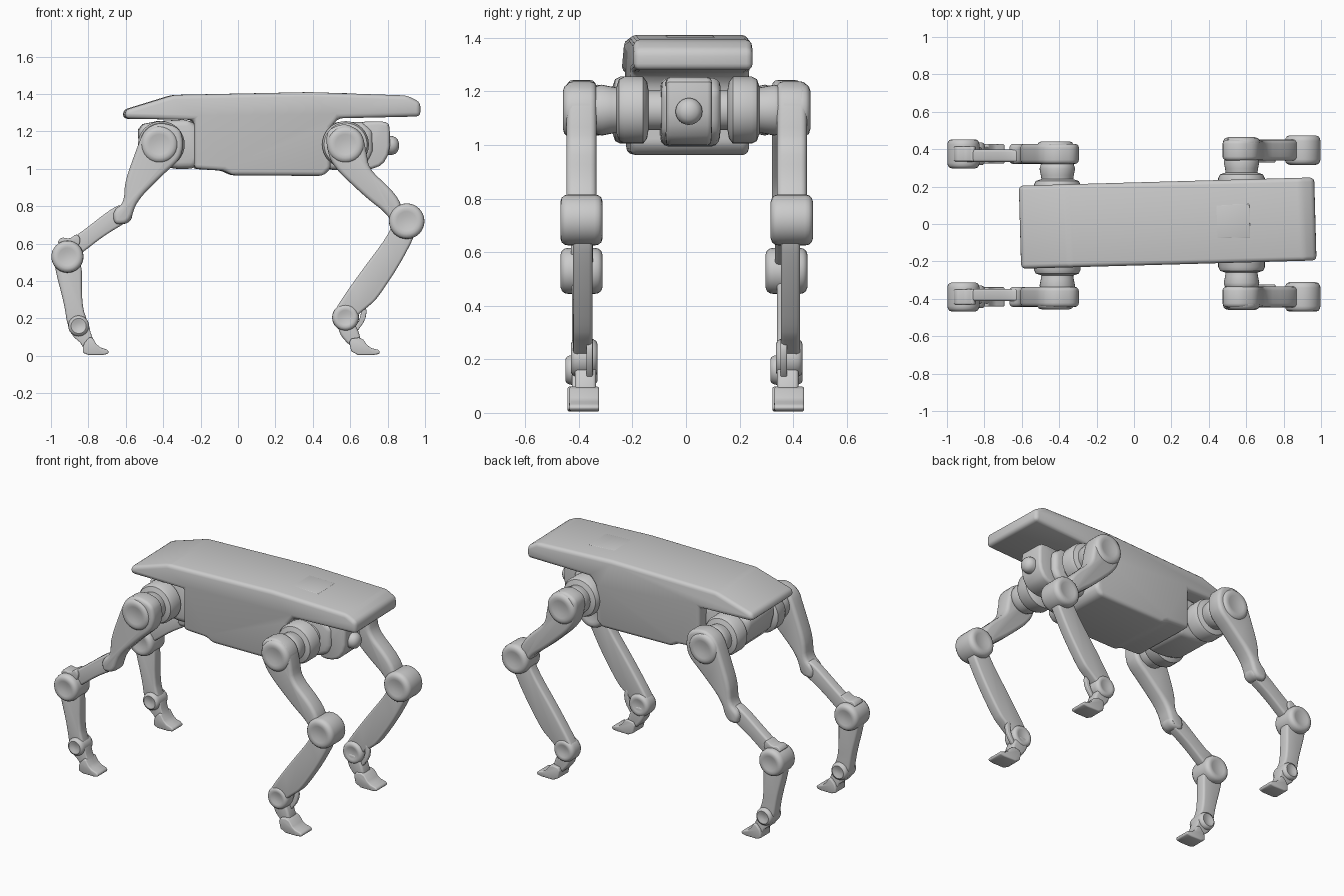
import bpy, bmesh, math
from mathutils import Vector

if "Cube" in bpy.data.objects:
    bpy.data.objects.remove(bpy.data.objects["Cube"])

def finish(name, bm):
    bmesh.ops.recalc_face_normals(bm, faces=bm.faces[:])
    me = bpy.data.meshes.new(name)
    bm.to_mesh(me)
    bm.free()
    ob = bpy.data.objects.new(name, me)
    bpy.context.collection.objects.link(ob)
    bpy.ops.object.select_all(action='DESELECT')
    ob.select_set(True)
    bpy.context.view_layer.objects.active = ob
    bpy.ops.object.shade_smooth_by_angle(angle=math.radians(40))
    return ob

def soften(pts, rounds=2):
    """Corner cutting turns a coarse outline into a smooth one."""
    for _ in range(rounds):
        out = []
        for i, a in enumerate(pts):
            b = pts[(i + 1) % len(pts)]
            out += [tuple(p * .78 + q * .22 for p, q in zip(a, b)),
                    tuple(p * .22 + q * .78 for p, q in zip(a, b))]
        pts = out
    return pts

def plate(name, pts, y, half, bevel=.018, rounds=2, sharp=.7):
    """Side outline (x, z) extruded across y with rounded rims."""
    bm = bmesh.new()
    vs = [bm.verts.new((x, y - half, z)) for x, z in soften(pts, rounds)]
    f = bm.faces.new(vs)
    r = bmesh.ops.extrude_face_region(bm, geom=[f])
    for v in r['geom']:
        if isinstance(v, bmesh.types.BMVert):
            v.co.y += 2 * half
    bmesh.ops.recalc_face_normals(bm, faces=bm.faces[:])
    edges = [e for e in bm.edges if len(e.link_faces) == 2 and abs(e.calc_face_angle(0)) > sharp]
    bmesh.ops.bevel(bm, geom=edges, offset=bevel, segments=3, profile=.5,
                    affect='EDGES', clamp_overlap=True)
    return finish(name, bm)

def lathe(name, centre, prof, axis='Y', n=32):
    """Turned part: prof lists (distance along axis, radius)."""
    bm = bmesh.new()
    rings = []
    for d, r in prof:
        ring = []
        for i in range(n):
            a = math.tau * i / n
            c, s = r * math.cos(a), r * math.sin(a)
            off = Vector((c, d, s)) if axis == 'Y' else Vector((d, c, s))
            ring.append(bm.verts.new(Vector(centre) + off))
        rings.append(ring)
    for a, b in zip(rings, rings[1:]):
        for i in range(n):
            bm.faces.new((a[i], a[(i + 1) % n], b[(i + 1) % n], b[i]))
    bm.faces.new(rings[0])
    bm.faces.new(rings[-1])
    return finish(name, bm)

def joint(name, x, y, z, r, half):
    """Drum with rounded rims and a shallow dished face."""
    side = [(half - .008, r * .3), (half - .002, r * .55), (half, r * .72),
            (half - .005, r * .88), (half - .016, r * .97), (half - .03, r)]
    prof = [(-d, q) for d, q in side] + side[::-1]
    return lathe(name, (x, y, z), prof)

# Body shell with overhanging front and tapered tail
YAW = .028
body = [plate("body_shell", [(-.61, 1.268), (-.61, 1.315), (-.35, 1.395), (.38, 1.41), (.9, 1.392),
              (.97, 1.355), (.97, 1.28), (.53, 1.27), (.49, 1.22), (.49, 1.0), (.45, .962), (-.04, .965),
              (-.08, .99), (-.24, 1.0), (-.24, 1.262)], 0, .222, .032, 0, .25)]
# Hip carriers under both ends and the front sensor head
body.append(plate("rear_carrier", [(-.54, 1.2), (-.5, 1.25), (-.2, 1.27), (-.2, 1.0), (-.36, 1.0), (-.5, 1.04)],
                  0, .15, .035, 1))
body.append(plate("front_carrier", [(.45, 1.25), (.72, 1.25), (.72, 1.05), (.62, 1.0), (.45, .99)], 0, .11, .03, 1))
body.append(plate("sensor_head", [(.62, 1.25), (.79, 1.255), (.81, 1.23), (.81, 1.09), (.77, 1.02), (.70, .995),
                  (.62, 1.0)], -.01, .085, .02, 1))
body.append(lathe("sensor_dome", (.80, -.012, 1.125),
                  [(0, .05), (.025, .05), (.042, .044), (.055, .03), (.061, .01)], 'X'))
# Shallow panel on the back
body.append(plate("back_panel", [(.44, 1.39), (.44, 1.408), (.62, 1.403), (.62, 1.385)], 0, .09, .004, 0))
for ob in body:
    ob.rotation_euler.z = YAW

# Outlines for the front leg
F_THIGH = [(.47, 1.14), (.48, 1.21), (.57, 1.245), (.66, 1.2), (.685, 1.1), (.70, 1.0), (.82, .89), (.87, .82),
           (.89, .72), (.83, .70), (.79, .765), (.68, .85), (.50, 1.02)]
F_SHIN = [(.84, .74), (.93, .74), (.955, .66), (.86, .48), (.74, .30), (.685, .255), (.62, .20), (.55, .17),
          (.50, .21), (.545, .29), (.65, .44), (.80, .64)]
F_FOOT = [(.55, .20), (.53, .13), (.59, .09), (.61, .005), (.755, .005), (.76, .03), (.70, .045), (.66, .10),
          (.62, .19)]
# Outlines for the rear leg
R_THIGH = [(-.29, 1.13), (-.31, 1.22), (-.42, 1.25), (-.50, 1.21), (-.545, 1.1), (-.605, .93), (-.61, .82),
           (-.67, .77), (-.66, .70), (-.58, .71), (-.54, .83), (-.40, .97), (-.31, 1.05)]
R_LINK = [(-.60, .81), (-.66, .80), (-.84, .66), (-.93, .60), (-.92, .50), (-.84, .545), (-.72, .64), (-.57, .73)]
R_GUARD = [(-.97, .60), (-.945, .635), (-.90, .625), (-.86, .655), (-.84, .62), (-.86, .57)]
R_SHANK = [(-.99, .56), (-.975, .45), (-.93, .28), (-.91, .15), (-.85, .11), (-.80, .17), (-.835, .27), (-.835, .55)]
R_FOOT = [(-.90, .17), (-.89, .11), (-.83, .06), (-.83, .005), (-.695, .005), (-.69, .03), (-.75, .05), (-.785, .11),
          (-.80, .18)]

for side, s in (("left", 1), ("right", -1)):
    # Hip drums turned about y, from the carrier out to the leg
    for end, hx, yc in (("front", .575, .395 if s > 0 else .39), ("rear", -.41, .375 if s > 0 else .39)):
        sh = s * (yc - .39)
        lathe(f"{end}_{side}_hip_drum", (hx, sh + (.005 if end == "front" else -.01), 1.13),
              [(s * d, r) for d, r in ((.05, .075), (.145, .075), (.15, .105), (.165, .125), (.235, .125),
               (.255, .115), (.265, .085), (.285, .088), (.32, .095), (.345, .088), (.36, .07))])

    # Front leg
    y = s * (.395 if s > 0 else .39)
    n = f"front_{side}_"
    plate(n + "thigh", F_THIGH, y, .056, .022)
    joint(n + "hip_cap", .575, y + s * .005, 1.13, .1, .064)
    joint(n + "knee", .902, y, .72, .095, .079)
    plate(n + "shin", F_SHIN, y - s * .005, .036, .014)
    joint(n + "ankle", .575, y - s * .01, .205, .072, .05)
    plate(n + "tendon", [(.66, .29), (.69, .25), (.68, .19), (.63, .12), (.615, .14), (.655, .2)],
          y - s * .03, .012, .005, 1)
    plate(n + "foot_stem", [(.53, .2), (.54, .12), (.60, .05), (.66, .05), (.65, .12), (.61, .2)], y - s * .015, .04, .014)
    plate(n + "foot", F_FOOT[2:-1], y - s * .01, .056, .01, 1)

    # Rear leg
    y = s * (.375 if s > 0 else .39)
    n = f"rear_{side}_"
    plate(n + "thigh", R_THIGH, y, .054, .022)
    joint(n + "hip_cap", -.42, y + s * .005, 1.13, .1, .062)
    joint(n + "elbow", -.615, y - s * .005, .755, .05, .046)
    plate(n + "link", R_LINK, y - s * .01, .033, .013)
    plate(n + "knee_guard", R_GUARD, y, .04, .008, 1)
    joint(n + "knee", -.912, y, .53, .086, .078)
    plate(n + "shank", R_SHANK, y, .036, .014)
    joint(n + "ankle", -.852, y, .16, .056, .06)
    plate(n + "foot_stem", R_FOOT, y, .036, .012, 1)
    plate(n + "foot", R_FOOT[2:-1], y, .052, .01, 1)
